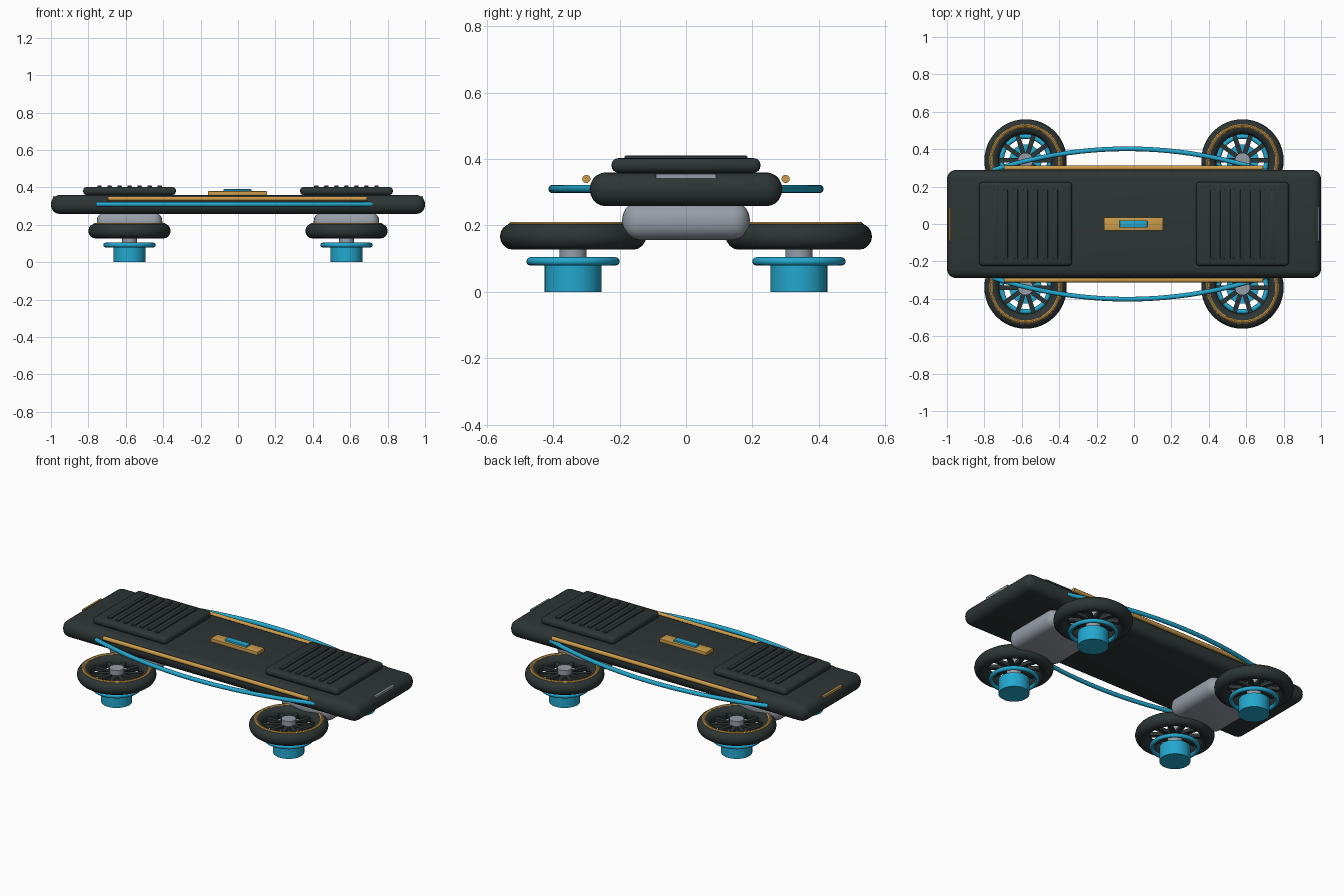
import bpy, bmesh, math
from mathutils import Matrix, Vector

if "Cube" in bpy.data.objects:
    bpy.data.objects.remove(bpy.data.objects["Cube"])


def material(name, rgb):
    m = bpy.data.materials.new(name)
    m.diffuse_color = (*rgb, 1)
    m.use_nodes = True
    m.node_tree.nodes["Principled BSDF"].inputs["Base Color"].default_value = m.diffuse_color
    return m


DARK = material("charcoal", (0.027, 0.036, 0.036))
AMBER = material("amber", (0.60, 0.33, 0.07))
CYAN = material("cyan", (0.017, 0.39, 0.62))
GREY = material("steel grey", (0.31, 0.34, 0.39))


def finish(name, bm, mat):
    bmesh.ops.recalc_face_normals(bm, faces=bm.faces)
    me = bpy.data.meshes.new(name)
    bm.to_mesh(me)
    bm.free()
    me.materials.append(mat)
    me.shade_smooth()
    me.set_sharp_from_angle(angle=math.radians(35))
    ob = bpy.data.objects.new(name, me)
    bpy.context.collection.objects.link(ob)
    return ob


def box(name, mat, center, size, bevel=0.0, segments=5):
    bm = bmesh.new()
    bmesh.ops.create_cube(bm, size=1)
    bmesh.ops.scale(bm, vec=size, verts=bm.verts)
    if bevel:
        bmesh.ops.bevel(bm, geom=bm.edges[:], offset=bevel, segments=segments,
                        profile=0.5, affect='EDGES')
    bmesh.ops.translate(bm, vec=center, verts=bm.verts)
    return finish(name, bm, mat)


def cylinder(name, mat, x, y, z0, z1, r, sides=32):
    bm = bmesh.new()
    bmesh.ops.create_cone(bm, cap_ends=True, segments=sides, radius1=r, radius2=r,
                          depth=z1 - z0,
                          matrix=Matrix.Translation((x, y, (z0 + z1) / 2)))
    return finish(name, bm, mat)


def torus(name, mat, x, y, z, major, minor, rings=48, sides=16):
    bm = bmesh.new()
    loops = []
    for i in range(rings):
        a = 2 * math.pi * i / rings
        loop = []
        for j in range(sides):
            b = 2 * math.pi * j / sides
            r = major + minor * math.cos(b)
            loop.append(bm.verts.new((x + r * math.cos(a), y + r * math.sin(a),
                                      z + minor * math.sin(b))))
        loops.append(loop)
    for i in range(rings):
        p, q = loops[i], loops[(i + 1) % rings]
        for j in range(sides):
            k = (j + 1) % sides
            bm.faces.new((p[j], q[j], q[k], p[k]))
    return finish(name, bm, mat)


def tube(name, mat, path, r, sides=12):
    """Round tube along a path lying in a horizontal plane."""
    bm = bmesh.new()
    path = [Vector(p) for p in path]
    loops = []
    for i, p in enumerate(path):
        t = (path[min(i + 1, len(path) - 1)] - path[max(i - 1, 0)]).normalized()
        up = Vector((0, 0, 1))
        side = t.cross(up)
        loops.append([bm.verts.new(p + r * (math.cos(2 * math.pi * j / sides) * side
                                            + math.sin(2 * math.pi * j / sides) * up))
                      for j in range(sides)])
    for p, q in zip(loops, loops[1:]):
        for j in range(sides):
            k = (j + 1) % sides
            bm.faces.new((p[j], q[j], q[k], p[k]))
    bm.faces.new(loops[0])
    bm.faces.new(loops[-1])
    return finish(name, bm, mat)


def spokes(name, mat, x, y, z, count=10):
    bm = bmesh.new()
    for i in range(count):
        m = (Matrix.Translation((x, y, z))
             @ Matrix.Rotation(2 * math.pi * i / count, 4, 'Z')
             @ Matrix.Translation((0.095, 0, 0))
             @ Matrix.Diagonal((0.13, 0.024, 0.022, 1)))
        bmesh.ops.create_cube(bm, size=1, matrix=m)
    return finish(name, bm, mat)


# Deck and centre badge
box("deck", DARK, (0, 0, 0.309), (2, 0.578, 0.102), 0.048)
box("badge_plate", AMBER, (-0.003, 0, 0.368), (0.316, 0.07, 0.024), 0.003, 2)
box("badge_light", CYAN, (-0.003, 0, 0.381), (0.148, 0.038, 0.02), 0.003, 2)

# End marker strips
box("front_marker", GREY, (0.985, 0, 0.347), (0.01, 0.18, 0.015))
box("rear_marker", AMBER, (-0.985, 0, 0.347), (0.01, 0.18, 0.015))

for sx, end in ((-1, "rear"), (1, "front")):
    cx = 0.58 * sx
    # Foot pad with grip ridges, and the truck below the deck
    box(end + "_foot_pad", DARK, (cx, 0, 0.381), (0.496, 0.448, 0.043), 0.019, 4)
    for i in range(-3, 4):
        box(f"{end}_grip_ridge_{i + 4}", DARK, (cx + i * 0.0535, 0, 0.403),
            (0.024, 0.37, 0.016), 0.005, 2)
    box(end + "_truck", GREY, (cx, 0, 0.2135), (0.35, 0.384, 0.113), 0.05)

    for sy, hand in ((-1, "right"), (1, "left")):
        cy = 0.34 * sy
        tag = f"{end}_{hand}_"
        # Horizontal wheel with hub and spokes
        torus(tag + "tire", DARK, cx, cy, 0.167, 0.18, 0.04)
        torus(tag + "rim_ring", AMBER, cx, cy, 0.200, 0.184, 0.011, sides=10)
        spokes(tag + "spokes", DARK, cx, cy, 0.165)
        cylinder(tag + "hub", GREY, cx, cy, 0.08, 0.207, 0.041, 24)
        # Thruster below the wheel
        torus(tag + "thruster_ring", CYAN, cx, cy, 0.092, 0.128, 0.0125, sides=12)
        cylinder(tag + "thruster", CYAN, cx, cy, 0, 0.088, 0.086)

# Side rails: straight trim rod and bowed tube
for sy, hand in ((-1, "right"), (1, "left")):
    tube(hand + "_trim_rod", AMBER,
         [(-0.695, 0.30 * sy, 0.34), (0.69, 0.30 * sy, 0.34)], 0.0125)
    bow = []
    for i in range(33):
        x = -0.755 + 1.47 * i / 32
        bow.append((x, sy * (0.402 - 0.22 * (x + 0.035) ** 2), 0.31))
    tube(hand + "_bowed_tube", CYAN, bow, 0.0125)
